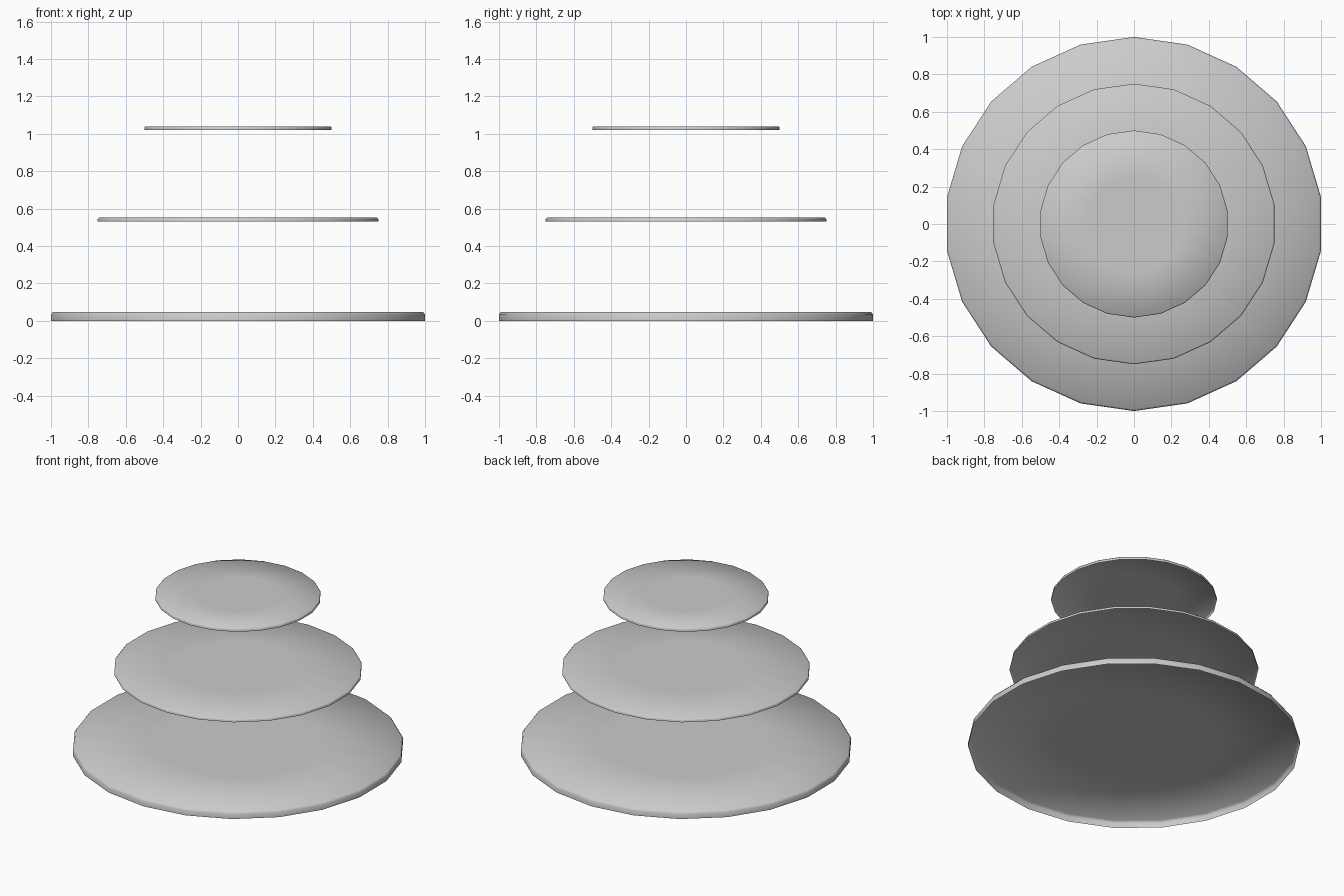
import bpy, bmesh, math

if "Cube" in bpy.data.objects:
    bpy.data.objects.remove(bpy.data.objects["Cube"])

SIDES = 22
X_STRETCH = 1 / math.cos(math.pi / SIDES)  # flat-sided ends reach full width


def tier(name, radius, z0, z1):
    # Shallow open-bottomed cap: wall, small rounded shoulder, flat top
    h = z1 - z0
    profile = [(radius, z0), (radius, z0 + 0.7 * h),
               (radius * 0.99, z1), (radius * 0.5, z1)]
    bm = bmesh.new()
    rings = []
    for r, z in profile:
        ring = []
        for i in range(SIDES):
            a = 2 * math.pi * i / SIDES
            ring.append(bm.verts.new((r * X_STRETCH * math.sin(a), r * math.cos(a), z)))
        rings.append(ring)
    for a, b in zip(rings, rings[1:]):
        for i in range(SIDES):
            j = (i + 1) % SIDES
            bm.faces.new((a[j], a[i], b[i], b[j]))
    # Flat centre facing up
    centre = bm.faces.new(rings[-1][::-1])
    centre.normal_update()
    # Soft shading rolls over the thin rim
    for f in bm.faces:
        f.smooth = True
    mesh = bpy.data.meshes.new(name)
    bm.to_mesh(mesh)
    bm.free()
    obj = bpy.data.objects.new(name, mesh)
    bpy.context.collection.objects.link(obj)
    return obj


# Three floating tiers, largest at the bottom
tier("bottom_tier", 1.0, 0.0, 0.047)
tier("middle_tier", 0.75, 0.531, 0.551)
tier("top_tier", 0.5, 1.02, 1.04)
